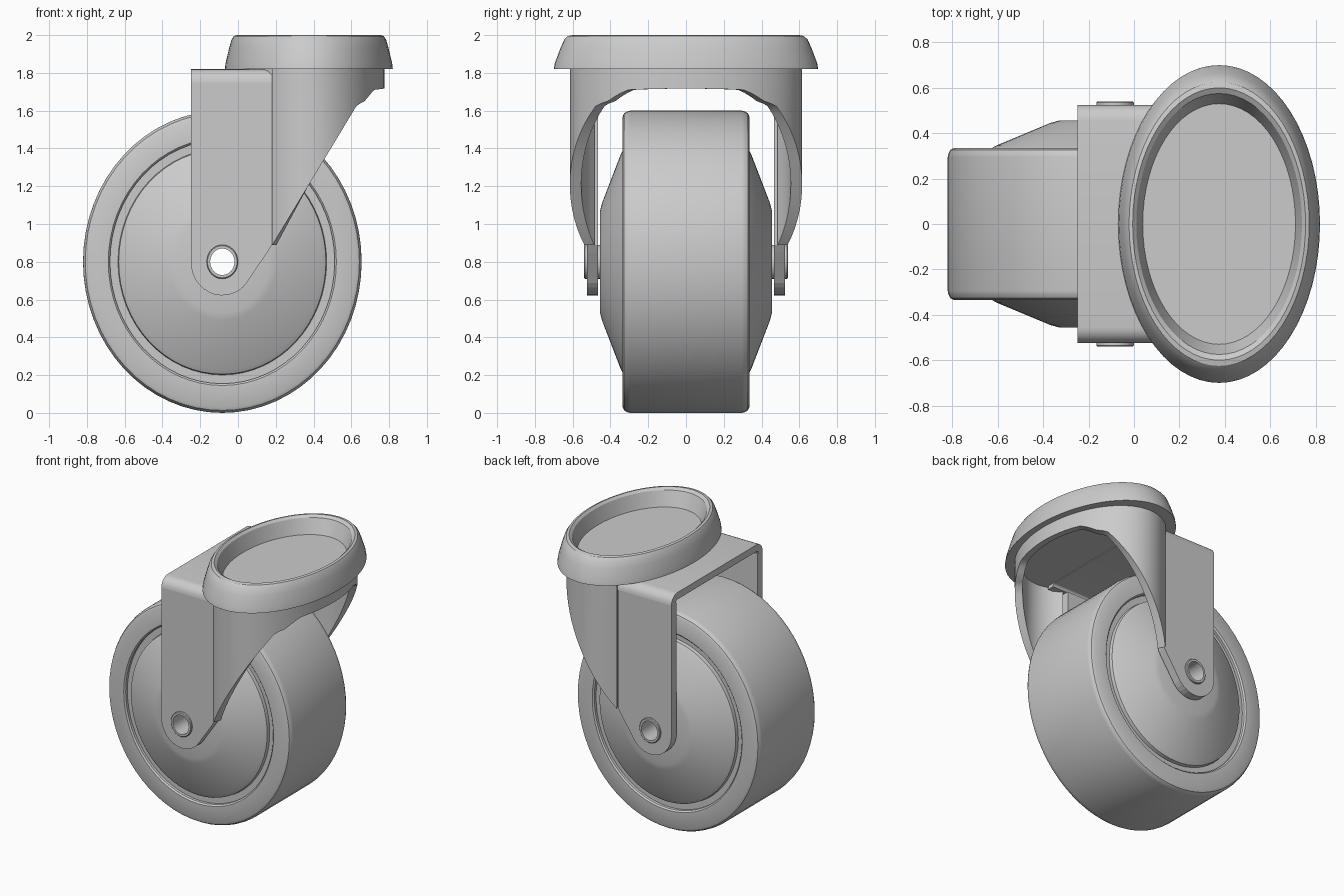
import bpy, bmesh
from math import sin, cos, pi, sqrt, radians

if "Cube" in bpy.data.objects:
    bpy.data.objects.remove(bpy.data.objects["Cube"])

WX, WZ, SX = -0.083, 0.8, 0.922      # wheel centre and its squash along x
CX, RATIO = 0.375, 0.635             # swivel head centre and its x/y ratio


def loft(name, rings, closed=False):
    """Skin a list of equal closed point rings; cap the ends if not closed."""
    bm = bmesh.new()
    vs = [[bm.verts.new(p) for p in r] for r in rings]
    n = len(rings[0])
    for i in range(len(vs) if closed else len(vs) - 1):
        a, b = vs[i], vs[(i + 1) % len(vs)]
        for j in range(n):
            k = (j + 1) % n
            bm.faces.new((a[j], a[k], b[k], b[j]))
    if not closed:
        bm.faces.new(vs[0])
        bm.faces.new(vs[-1])
    bmesh.ops.recalc_face_normals(bm, faces=bm.faces)
    me = bpy.data.meshes.new(name)
    bm.to_mesh(me)
    bm.free()
    ob = bpy.data.objects.new(name, me)
    bpy.context.collection.objects.link(ob)
    return ob


def smooth(ob, angle=30):
    bpy.ops.object.select_all(action='DESELECT')
    ob.select_set(True)
    bpy.context.view_layer.objects.active = ob
    bpy.ops.object.shade_smooth_by_angle(angle=radians(angle))


def wheel_lathe(name, half, n=64):
    """Revolve a (radius, y) half profile, mirrored in y, round the axle."""
    prof = half + [(r, -y) for r, y in reversed(half)]
    ob = loft(name, [[(WX + SX * r * cos(2 * pi * i / n), y, WZ + r * sin(2 * pi * i / n))
                      for r, y in prof] for i in range(n)], True)
    smooth(ob)
    return ob


def head_disc(name, prof, n=64):
    """Stack elliptical (y radius, z) rings into a swivel head part."""
    ob = loft(name, [[(CX + RATIO * r * cos(2 * pi * i / n), r * sin(2 * pi * i / n), z)
                      for i in range(n)] for r, z in prof])
    smooth(ob)
    return ob


# wheel: tyre, recessed rim, conical hub, hollow axle
wheel_lathe("tyre", [(0.645, 0.29), (0.645, 0.325), (0.655, 0.335), (0.77, 0.335),
                     (0.787, 0.327), (0.797, 0.31), (0.8, 0.295)])
wheel_lathe("rim", [(0.56, 0.305), (0.65, 0.305)])
wheel_lathe("hub", [(0.07, 0.455), (0.27, 0.455), (0.31, 0.445), (0.57, 0.345),
                    (0.595, 0.33), (0.6, 0.30)])
wheel_lathe("axle", [(0.07, 0.54), (0.085, 0.54), (0.09, 0.535)], 32)

# fork legs: plates with rounded ends, mirrored, bored for the axle
outline = [(-0.25, 1.75), (-0.25, 0.8)]
outline += [(WX + 0.167 * cos(t), WZ + 0.178 * sin(t))
            for t in (pi + i * 0.84 * pi / 14 for i in range(1, 15))]
outline += [(0.155, 0.85), (0.18, 0.89), (0.18, 1.75)]
legs = loft("fork_legs", [[(x, y, z) for x, z in outline] for y in (-0.525, -0.465)])
m = legs.modifiers.new("mirror", 'MIRROR')
m.use_axis = (False, True, False)
bore = loft("bore_cutter", [[(WX + 0.083 * cos(i * pi / 16), y, WZ + 0.088 * sin(i * pi / 16))
                             for i in range(32)] for y in (-0.8, 0.8)])
bore.hide_render = True
bore.display_type = 'WIRE'
b = legs.modifiers.new("bore", 'BOOLEAN')
b.object, b.operation, b.solver = bore, 'DIFFERENCE', 'EXACT'

# fork bridge: sheet bent over the wheel with round corners


def bend(r):
    q = [(0.455 + r * cos(i * pi / 12), 1.75 + r * sin(i * pi / 12)) for i in range(7)]
    return q + [(-y, z) for y, z in reversed(q)]


sheet = bend(0.07) + bend(0.02)[::-1]
sheet = [(max(-0.525, min(0.525, y)), z) for y, z in sheet]
smooth(loft("fork_bridge", [[(x, y, z) for y, z in sheet] for x in (-0.25, 0.3)]))

# curved skirt joining both legs, its lower edge rising towards the nose
edge = [(0.0, 0.57), (0.17, 0.87), (0.54, 1.48), (0.63, 1.63), (0.67, 1.65),
        (0.72, 1.71), (0.8, 1.72)]


def edge_z(x):
    for (x0, z0), (x1, z1) in zip(edge, edge[1:]):
        if x <= x1:
            return z0 + (z1 - z0) * (x - x0) / (x1 - x0)
    return edge[-1][1]


rings = []
for i in range(57):
    t = radians(-119 + 238 * i / 56)
    c, s = cos(t), sin(t)
    z = edge_z(CX + 0.4 * c)
    rings.append([(CX + 0.4 * c, 0.615 * s, 1.825), (CX + 0.4 * c, 0.615 * s, z),
                  (CX + 0.355 * c, 0.555 * s, z), (CX + 0.355 * c, 0.555 * s, 1.825)])
smooth(loft("fork_skirt", rings))

# swivel head: plate above the skirt and flared cap with a sunken top
head_disc("swivel_plate", [(0.6, 1.775), (0.6, 1.83)])
head_disc("swivel_cap", [(0.6, 1.82), (0.7, 1.82), (0.695, 1.85), (0.665, 1.93),
                         (0.645, 1.975), (0.625, 1.995), (0.6, 2.0), (0.575, 1.985),
                         (0.53, 1.88)])
